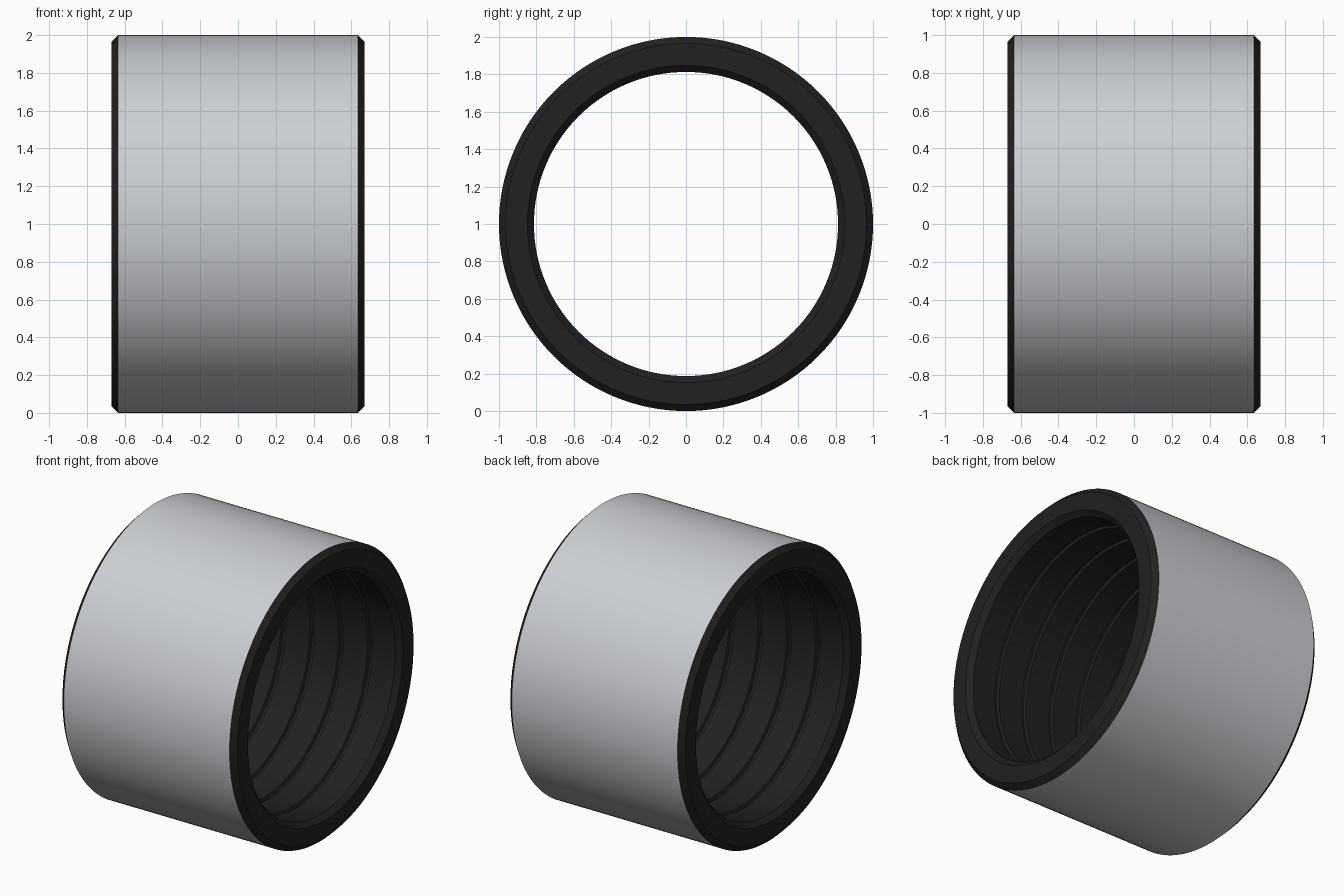
import bpy, bmesh, math

if "Cube" in bpy.data.objects:
    bpy.data.objects.remove(bpy.data.objects["Cube"])

SEG = 128
HALF, CHAMFER = 0.67, 0.035
R_OUT, R_IN = 1.0, 0.813
GROOVE_PITCH, GROOVE_HALF, GROOVE_DEPTH = 0.22, 0.018, 0.018


def material(name, color):
    m = bpy.data.materials.new(name)
    m.diffuse_color = color
    m.use_nodes = True
    m.node_tree.nodes["Principled BSDF"].inputs["Base Color"].default_value = m.diffuse_color
    return m


# Cross-section (x, radius): chamfered outside first, then the grooved bore
profile = [(-HALF + CHAMFER, R_OUT), (HALF - CHAMFER, R_OUT),
           (HALF, R_OUT - CHAMFER), (HALF, R_IN + CHAMFER),
           (HALF - CHAMFER, R_IN)]
for i in (2, 1, 0, -1, -2):
    x = i * GROOVE_PITCH
    profile += [(x + GROOVE_HALF, R_IN),
                (x + GROOVE_HALF * 0.6, R_IN + GROOVE_DEPTH),
                (x - GROOVE_HALF * 0.6, R_IN + GROOVE_DEPTH),
                (x - GROOVE_HALF, R_IN)]
profile += [(-HALF + CHAMFER, R_IN), (-HALF, R_IN + CHAMFER),
            (-HALF, R_OUT - CHAMFER)]

# Revolve the section around the x axis
bm = bmesh.new()
rings = []
for x, r in profile:
    rings.append([bm.verts.new((x, r * math.cos(2 * math.pi * k / SEG),
                                1 + r * math.sin(2 * math.pi * k / SEG)))
                  for k in range(SEG)])
for i, a in enumerate(rings):
    b = rings[(i + 1) % len(rings)]
    for k in range(SEG):
        n = (k + 1) % SEG
        f = bm.faces.new((a[k], a[n], b[n], b[k]))
        f.material_index = 0 if i == 0 else 1
bmesh.ops.recalc_face_normals(bm, faces=bm.faces)

mesh = bpy.data.meshes.new("bushing_sleeve")
bm.to_mesh(mesh)
bm.free()
mesh.materials.append(material("steel_grey", (0.6, 0.62, 0.65, 1)))
mesh.materials.append(material("black_coating", (0.015, 0.015, 0.015, 1)))
sleeve = bpy.data.objects.new("bushing_sleeve", mesh)
bpy.context.collection.objects.link(sleeve)

# Smooth round surfaces with crisp chamfer edges
bpy.context.view_layer.objects.active = sleeve
sleeve.select_set(True)
bpy.ops.object.shade_smooth_by_angle(angle=math.radians(30))
